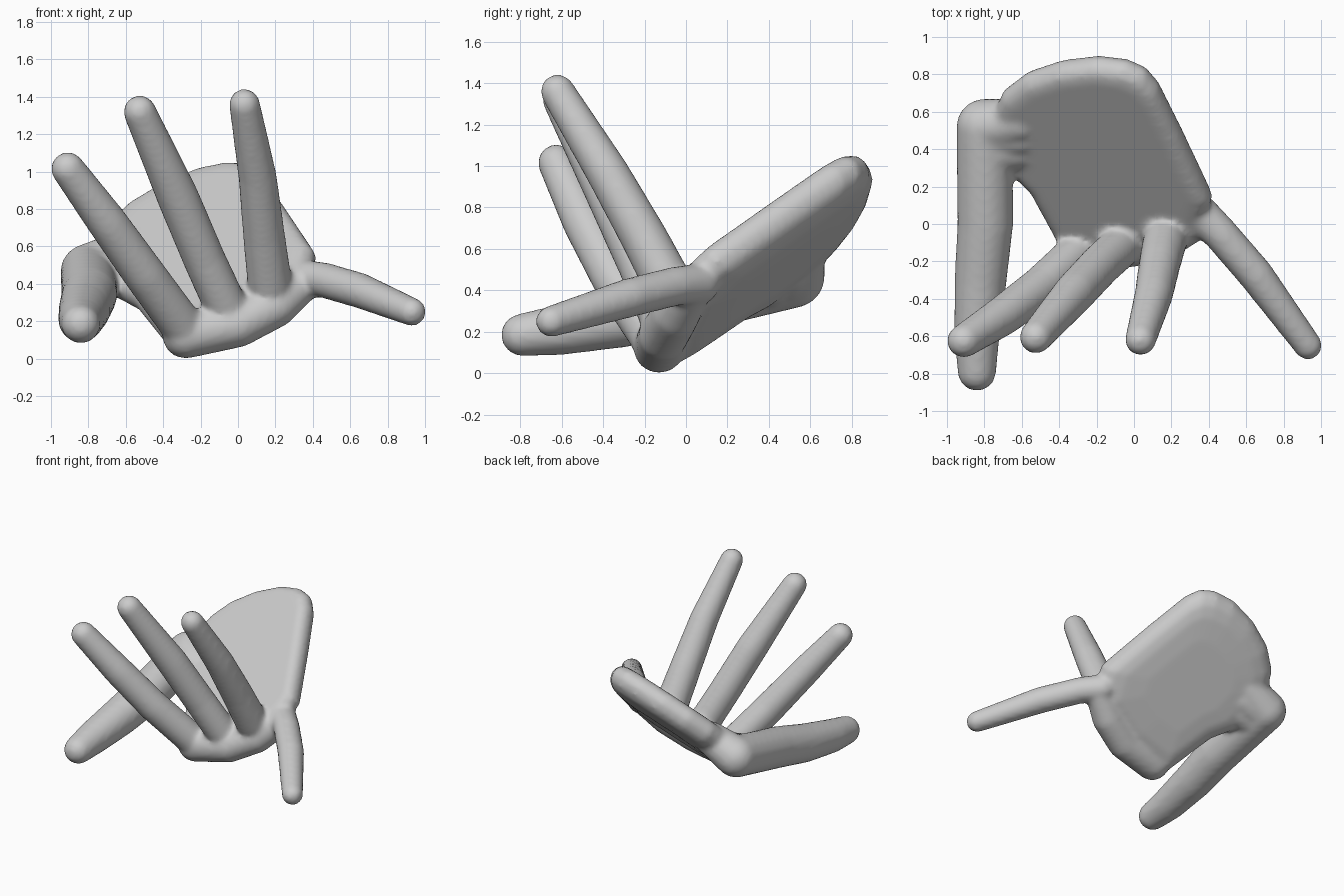
import bpy, bmesh, math
from mathutils import Vector, Matrix

if "Cube" in bpy.data.objects:
    bpy.data.objects.remove(bpy.data.objects["Cube"])

skin = bpy.data.materials.new("plain grey")
skin.diffuse_color = (0.6, 0.6, 0.6, 1)
skin.use_nodes = True
skin.node_tree.nodes["Principled BSDF"].inputs["Base Color"].default_value = skin.diffuse_color
bm = bmesh.new()


def ball_points(x, y, z, r):
    """Points of a small sphere."""
    ball = bmesh.new()
    bmesh.ops.create_icosphere(ball, subdivisions=3, radius=r,
                               matrix=Matrix.Translation((x, y, z)))
    points = [v.co.copy() for v in ball.verts]
    ball.free()
    return points


def limb(points):
    """Rounded, tapering chain through (x, y, z, radius) points."""
    for a, b in zip(points, points[1:]):
        verts = [bm.verts.new(p) for p in ball_points(*a) + ball_points(*b)]
        bmesh.ops.convex_hull(bm, input=verts)
        loose = [v for v in bm.verts if not v.link_faces]
        bmesh.ops.delete(bm, geom=loose, context="VERTS")


def palm(outline, layers):
    """Sloping pillow: the outline is scaled and lifted once per layer."""
    normal = Vector((-0.31, -0.85, 1)).normalized()
    centre = Vector((-0.2, 0.38))
    rings = []
    for scale, lift in layers:
        ring = []
        for point in outline:
            x, y = centre + (Vector(point) - centre) * scale
            base = Vector((x, y, 0.30 + 0.31 * x + 0.85 * y))
            ring.append(bm.verts.new(base + normal * lift))
        rings.append(ring)
    n = len(outline)
    for low, top in zip(rings, rings[1:]):
        for i in range(n):
            j = (i + 1) % n
            bm.faces.new((low[i], low[j], top[j], top[i]))
    bm.faces.new(rings[0][::-1])
    bm.faces.new(rings[-1])


# Palm with the wrist stump at the back: flat on top, domed below
palm([(-0.37, -0.14), (0.0, -0.14), (0.36, -0.05), (0.42, 0.14), (0.26, 0.48),
      (0.13, 0.74), (0.06, 0.82), (-0.04, 0.865), (-0.2, 0.885),
      (-0.4, 0.86), (-0.58, 0.8), (-0.7, 0.71), (-0.76, 0.58),
      (-0.68, 0.32), (-0.55, 0.19)],
     [(0.5, -0.125), (0.75, -0.115), (0.88, -0.095), (0.96, -0.06),
      (1.0, -0.005), (0.985, 0.045), (0.93, 0.08), (0.85, 0.09)])

# Knuckle ridge
limb([(-0.28, -0.13, 0.125, 0.125), (0.0, -0.11, 0.18, 0.12),
      (0.2, -0.05, 0.28, 0.115), (0.34, 0.02, 0.4, 0.1)])

# Fingers
limb([(-0.28, -0.14, 0.15, 0.115), (-0.5, -0.34, 0.45, 0.113),
      (-0.7, -0.49, 0.73, 0.107), (-0.91, -0.625, 1.015, 0.09)])
limb([(-0.06, -0.11, 0.27, 0.115), (-0.18, -0.22, 0.53, 0.113),
      (-0.32, -0.37, 0.86, 0.112), (-0.525, -0.605, 1.32, 0.088)])
limb([(0.17, -0.07, 0.4, 0.12), (0.14, -0.2, 0.65, 0.113),
      (0.105, -0.38, 0.97, 0.103), (0.035, -0.62, 1.36, 0.083)])
limb([(0.35, 0.06, 0.43, 0.1), (0.46, -0.05, 0.42, 0.095),
      (0.65, -0.27, 0.365, 0.095), (0.93, -0.65, 0.25, 0.076)])

# Thumb and the webs joining it to the palm
limb([(-0.6, 0.55, 0.57, 0.12), (-0.8, 0.52, 0.465, 0.15),
      (-0.795, 0.0, 0.34, 0.15), (-0.82, -0.3, 0.265, 0.14),
      (-0.84, -0.6, 0.21, 0.122), (-0.84, -0.79, 0.185, 0.103)])
limb([(-0.6, 0.4, 0.45, 0.11), (-0.78, 0.4, 0.44, 0.14)])
limb([(-0.6, 0.48, 0.51, 0.12), (-0.78, 0.48, 0.46, 0.14)])

bmesh.ops.recalc_face_normals(bm, faces=bm.faces)
mesh = bpy.data.meshes.new("hand")
bm.to_mesh(mesh)
bm.free()
hand = bpy.data.objects.new("hand", mesh)
bpy.context.collection.objects.link(hand)
mesh.materials.append(skin)

# Fuse the parts into one smooth skin
remesh = hand.modifiers.new("fuse", "REMESH")
remesh.mode = "VOXEL"
remesh.voxel_size = 0.018
remesh.use_smooth_shade = True
soften = hand.modifiers.new("soften", "SMOOTH")
soften.factor = 0.5
soften.iterations = 7
